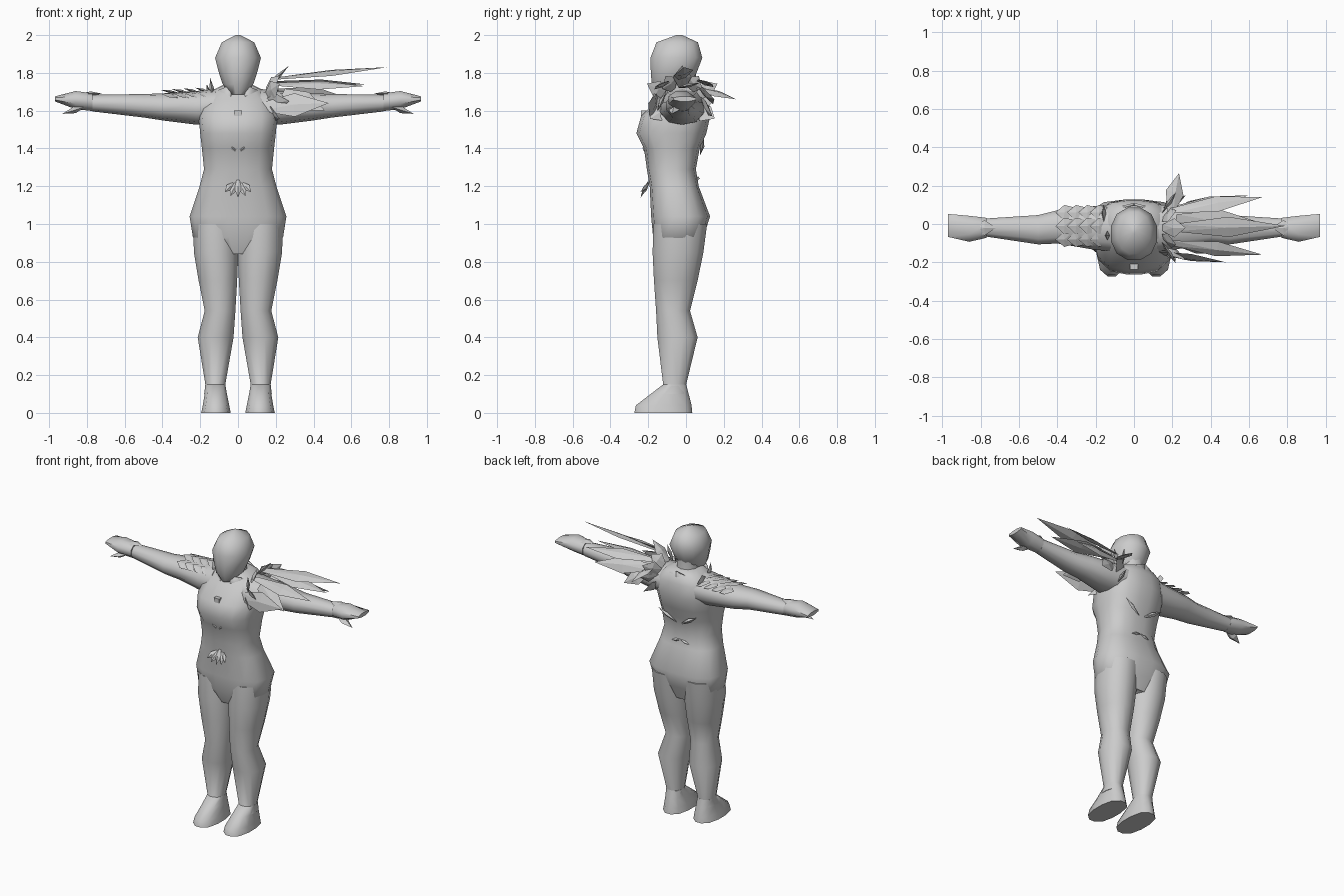
import bpy, bmesh, math
from mathutils import Vector

if "Cube" in bpy.data.objects:
    bpy.data.objects.remove(bpy.data.objects["Cube"])

grey = bpy.data.materials.new("light grey")
grey.diffuse_color = (0.6, 0.6, 0.6, 1)
grey.use_nodes = True
grey.node_tree.nodes["Principled BSDF"].inputs["Base Color"].default_value = grey.diffuse_color


def finish(name, bm, smooth=60):
    bmesh.ops.recalc_face_normals(bm, faces=bm.faces)
    me = bpy.data.meshes.new(name)
    bm.to_mesh(me)
    bm.free()
    me.materials.append(grey)
    ob = bpy.data.objects.new(name, me)
    bpy.context.collection.objects.link(ob)
    if smooth:
        bpy.ops.object.select_all(action='DESELECT')
        ob.select_set(True)
        bpy.context.view_layer.objects.active = ob
        bpy.ops.object.shade_smooth_by_angle(angle=math.radians(smooth))
    return ob


def loft(name, axis, sections, n=12, power=2.4, side=1, caps=True):
    """Skin rounded-box rings; each section is (t, a0, a1, b0, b1)."""
    bm = bmesh.new()
    rings = []
    for t, a0, a1, b0, b1 in sections:
        ring = []
        for i in range(n):
            ang = 2 * math.pi * (i + 0.5) / n
            c, s = math.cos(ang), math.sin(ang)
            k = max(abs(c), abs(s)) if power > 9 else (abs(c) ** power + abs(s) ** power) ** (1 / power)
            k *= math.cos(math.pi / n)      # reach the full bounds
            a = (a0 + a1) / 2 + (a1 - a0) / 2 * c / k
            b = (b0 + b1) / 2 + (b1 - b0) / 2 * s / k
            p = (t, a, b) if axis == 'x' else (a, b, t)
            ring.append(bm.verts.new((p[0] * side, p[1], p[2])))
        rings.append(ring)
    for r, q in zip(rings, rings[1:]):
        for i in range(n):
            j = (i + 1) % n
            bm.faces.new((r[i], r[j], q[j], q[i]))
    if caps:
        bm.faces.new(rings[0])
        bm.faces.new(rings[-1])
    return finish(name, bm)


def blade(name, base, tip, width, normal=(0, 0, 1), thick=0.012, root=0.35):
    """Thin pointed leaf with a raised spine."""
    bm = bmesh.new()
    base, tip = Vector(base), Vector(tip)
    d = tip - base
    w = d.cross(Vector(normal)).normalized() * width / 2
    up = w.cross(d).normalized() * thick
    mid = base + d * 0.5
    pts = [base - w * root, base + w * root, mid + w, tip, mid - w]
    rim = [bm.verts.new(p) for p in pts]
    for sign in (1, -1):
        spine = bm.verts.new(mid + up * sign)
        for i in range(5):
            bm.faces.new((rim[i], rim[(i + 1) % 5], spine))
    return finish(name, bm, 0)


# Head and neck
loft("head", 'z', [(1.685, -.04, .04, -.155, -.05), (1.74, -.08, .08, -.18, .02),
                   (1.80, -.10, .10, -.185, .055), (1.88, -.12, .12, -.187, .085),
                   (1.962, -.085, .085, -.155, .062), (2.0, -.012, .012, -.05, -.02)], 12, 2.2)
loft("neck", 'z', [(1.60, -.09, .09, -.10, .07), (1.70, -.07, .07, -.10, .05),
                   (1.80, -.07, .07, -.10, .05)], 10, 2)

# Torso from hips to shoulders
loft("torso", 'z', [(.84, -.12, .12, -.14, .06), (.93, -.235, .235, -.172, .09),
                    (1.04, -.252, .252, -.182, .125), (1.20, -.2, .2, -.19, .065),
                    (1.29, -.177, .177, -.205, .05), (1.40, -.188, .188, -.22, .07),
                    (1.48, -.197, .197, -.26, .105), (1.57, -.205, .205, -.235, .125),
                    (1.66, -.185, .185, -.15, .12), (1.71, -.13, .13, -.11, .10),
                    (1.735, -.08, .08, -.09, .07)], 16, 2.9)

# Limbs, built on both sides
for side, tag in ((1, "left"), (-1, "right")):
    loft(tag + "_leg", 'z', [(1.0, .0, .235, -.17, .11), (.85, .0, .232, -.175, .09),
                             (.70, .006, .207, -.168, .06), (.54, .015, .175, -.157, .02),
                             (.40, .025, .212, -.15, .06), (.15, .068, .172, -.12, 0),
                             (.10, .06, .178, -.16, .01)], 12, 2.3, side)
    loft(tag + "_foot", 'z', [(.15, .068, .172, -.12, 0), (.10, .06, .175, -.185, .012),
                              (.04, .048, .185, -.262, .026), (0, .04, .193, -.27, .03)],
         12, 2.6, side)
    loft(tag + "_arm", 'x', [(.12, -.14, .10, 1.53, 1.71), (.22, -.13, .09, 1.53, 1.70),
                             (.40, -.10, .07, 1.552, 1.688), (.50, -.105, .045, 1.567, 1.685),
                             (.77, -.065, .028, 1.598, 1.682)], 10, 2.3, side)
    loft(tag + "_hand", 'x', [(.77, -.07, .03, 1.60, 1.69), (.86, -.09, .04, 1.61, 1.702),
                              (.97, -.065, .05, 1.65, 1.675)], 8, 2.6, side)
    blade(tag + "_thumb", (side * .80, -.05, 1.625), (side * .93, -.075, 1.583), .06, thick=.018)
    blade(tag + "_cuff", (side * .84, -.02, 1.69), (side * .72, -.02, 1.69), .08)
    # Collar halves with an open front
    bm = bmesh.new()
    low, high = [], []
    for i in range(7):
        a = math.radians(-72 + 162 * i / 6)
        h = 1.735 - .04 * math.sin(math.radians(180 * i / 6))
        low.append(bm.verts.new((side * .118 * math.cos(a), -.02 + .12 * math.sin(a), 1.60)))
        high.append(bm.verts.new((side * .128 * math.cos(a), -.02 + .13 * math.sin(a), h)))
    for i in range(6):
        bm.faces.new((low[i], low[i + 1], high[i + 1], high[i]))
    collar = finish(tag + "_collar", bm, 30)
    solid = collar.modifiers.new("thickness", 'SOLIDIFY')
    solid.thickness = .012
    # Strips across the back
    blade(tag + "_back_strip", (side * .02, .075, 1.37), (side * .15, .095, 1.45), .03, (0, 1, 0))
    blade(tag + "_waist_strip", (0, .063, 1.25), (side * .07, .06, 1.23), .02, (0, 1, 0))

# Layered feathers on one shoulder: base, tip, width, normal
feathers = [
    ((.20, -.02, 1.77), (.79, -.01, 1.83), .11, (0, -.3, 1)),
    ((.22, .03, 1.74), (.68, .00, 1.73), .12, (0, -.2, 1)),
    ((.20, .07, 1.75), (.67, .14, 1.74), .09, (0, .5, 1)),
    ((.20, .08, 1.70), (.60, .15, 1.66), .11, (0, 1, .6)),
    ((.20, -.10, 1.74), (.67, -.16, 1.73), .09, (0, -.6, 1)),
    ((.12, -.15, 1.62), (.48, -.20, 1.64), .13, (0, -1, .3)),
    ((.24, -.11, 1.70), (.46, -.15, 1.60), .12, (0, -1, .5)),
    ((.19, .06, 1.72), (.235, .265, 1.66), .10, (.3, 0, 1)),
    ((.24, .08, 1.66), (.38, .14, 1.57), .10, (0, 1, .2)),
]
for i, (b, t, w, nrm) in enumerate(feathers):
    blade(f"shoulder_feather_{i}", b, t, w, nrm)

# Short ruff flakes fanned around the same shoulder
for i in range(9):
    a = math.radians(-35 + 250 * i / 8)
    c, s = math.cos(a), math.sin(a)
    reach = .17 if i % 2 else .21
    blade(f"shoulder_flake_{i}", (.15, -.02 + .09 * c, 1.65 + .07 * s),
          (.22 + .05 * (i % 3 == 1), -.02 + reach * c, 1.66 + .85 * reach * s), .10, (1, 0, .3))

# Ridged plates over the other arm
for i in range(4):
    x = -.18 - .06 * i
    for j, (y, z) in enumerate(((-.075, 1.68), (-.01, 1.70), (.055, 1.68))):
        blade(f"arm_plate_{i}_{j}", (x + .04, y, z - .005), (x - .05, y * 1.1, z + .022 - .004 * i),
              .085, (0, y * 4, 1), .008, .8)
blade("shoulder_spike_front", (-.13, -.06, 1.66), (-.148, -.06, 1.775), .05, (1, 0, 0))
blade("shoulder_spike_back", (-.15, .05, 1.66), (-.165, .06, 1.74), .09, (1, 0, 0))

# Neck pendant
bm = bmesh.new()
bmesh.ops.create_cube(bm, size=1)
for v in bm.verts:
    v.co = (v.co.x * .04, v.co.y * .03 - .222, v.co.z * .035 + 1.583)
finish("pendant", bm, 0)

# Fan ornament at the waist
for i in range(5):
    a = math.radians(-60 + 30 * i)
    blade(f"waist_fan_{i}", (.012 * (i - 2), -.195, 1.235 if i == 2 else 1.215),
          (.08 * math.sin(a), -.24, 1.20 - .06 * math.cos(a)), .04, (0, -1, 0), .01)
for s in (1, -1):
    blade("chest_clasp", (s * .01, -.222, 1.385), (s * .05, -.222, 1.42), .02, (0, -1, 0), .008)
